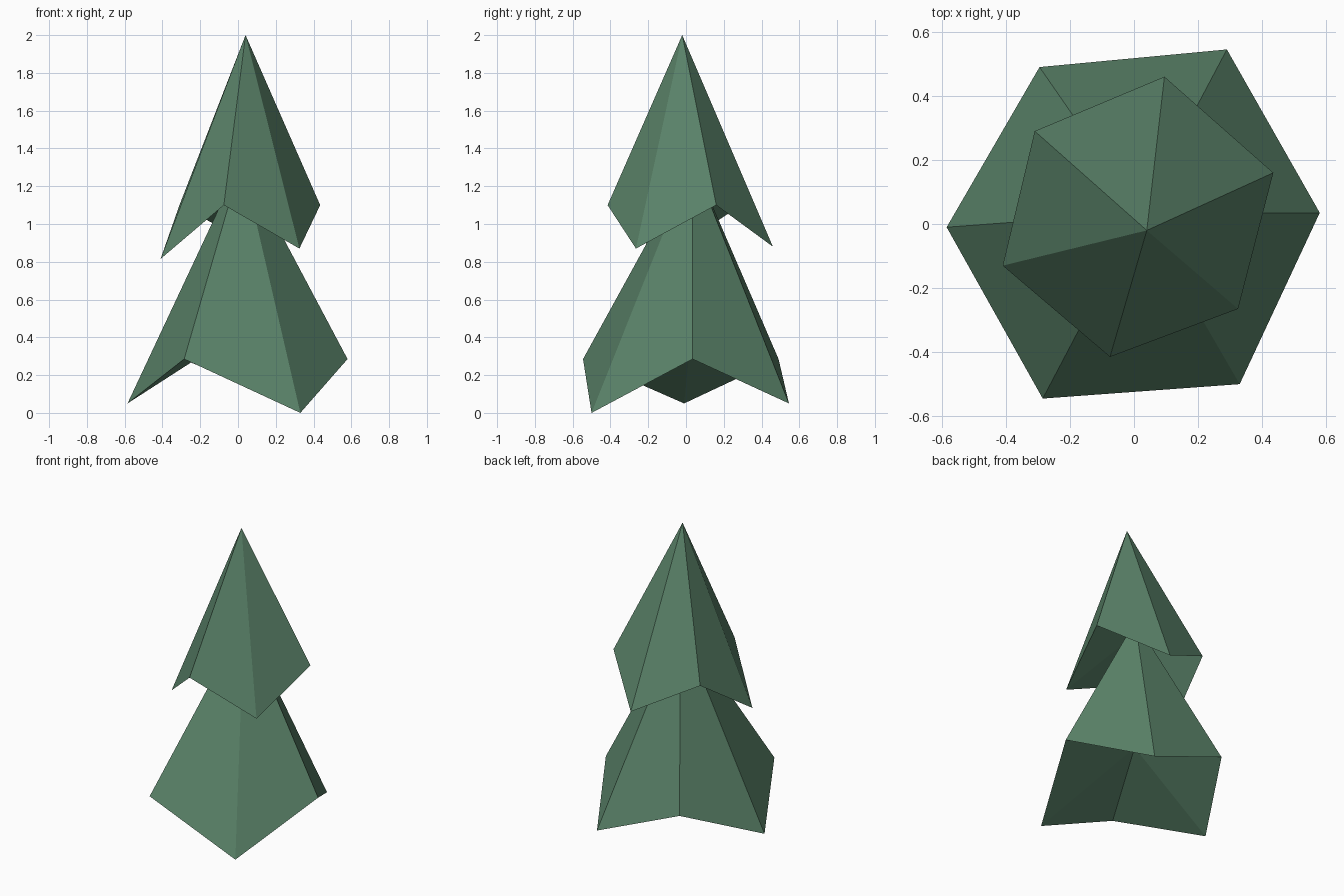
import bpy
import bmesh

# Remove only the default cube
cube = bpy.data.objects.get("Cube")
if cube:
    bpy.data.objects.remove(cube, do_unlink=True)

# Single foliage colour
green = bpy.data.materials.new("foliage_green")
colour = (0.107, 0.235, 0.147, 1.0)
green.use_nodes = True
green.diffuse_color = colour
bsdf = next(n for n in green.node_tree.nodes if n.type == 'BSDF_PRINCIPLED')
bsdf.inputs["Base Color"].default_value = colour


def foliage_tier(name, tip, hollow, rim):
    """Closed six-sided cone with a zigzag rim and a hollowed underside."""
    bm = bmesh.new()
    top, under = bm.verts.new(tip), bm.verts.new(hollow)
    ring = [bm.verts.new(p) for p in rim]
    for a, b in zip(ring, ring[1:] + ring[:1]):
        bm.faces.new((a, b, top))
        bm.faces.new((b, a, under))
    bmesh.ops.recalc_face_normals(bm, faces=bm.faces)
    mesh = bpy.data.meshes.new(name)
    bm.to_mesh(mesh)
    bm.free()
    mesh.materials.append(green)
    obj = bpy.data.objects.new(name, mesh)
    bpy.context.collection.objects.link(obj)
    return obj


# Wide lower tier
foliage_tier("lower_foliage", (0.02, 0.035, 1.34), (0.02, 0.03, 0.44), [
    (0.58, 0.035, 0.285), (0.29, 0.545, 0.05), (-0.295, 0.49, 0.285),
    (-0.585, -0.01, 0.05), (-0.285, -0.545, 0.285), (0.33, -0.5, 0)])

# Narrow upper tier
foliage_tier("upper_foliage", (0.04, -0.02, 2), (0.03, 0, 1.23), [
    (0.435, 0.16, 1.1), (0.095, 0.46, 0.88), (-0.31, 0.29, 1.1),
    (-0.41, -0.13, 0.815), (-0.075, -0.415, 1.1), (0.325, -0.265, 0.87)])
